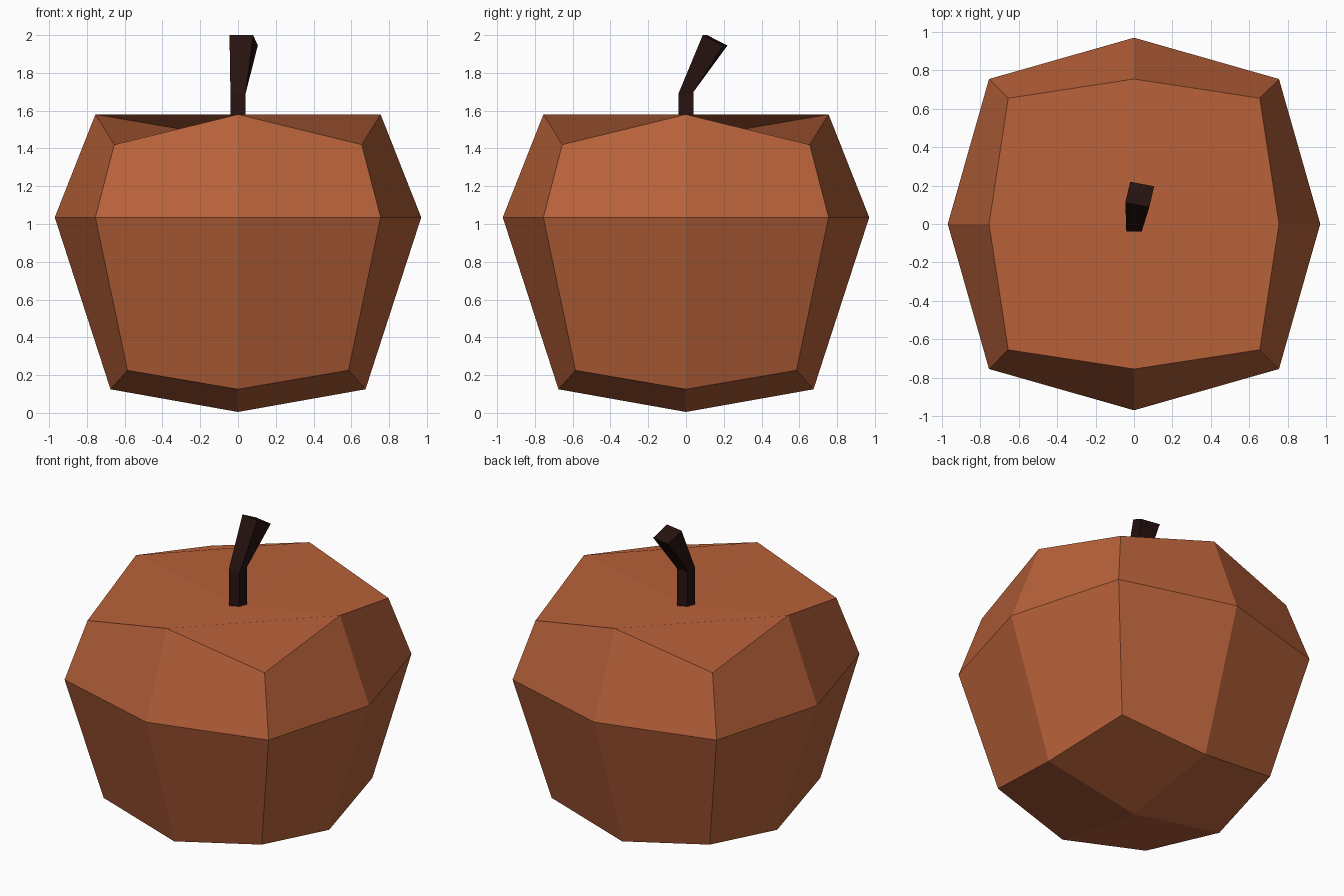
import bpy
import bmesh
from mathutils import Vector

default = bpy.data.objects.get("Cube")
if default:
    bpy.data.objects.remove(default, do_unlink=True)


def make_material(name, color):
    mat = bpy.data.materials.new(name)
    mat.use_nodes = True
    mat.diffuse_color = (*color, 1)
    bsdf = mat.node_tree.nodes["Principled BSDF"]
    bsdf.inputs["Base Color"].default_value = (*color, 1)
    bsdf.inputs["Roughness"].default_value = 0.9
    return mat


def finish(name, bm, mat):
    bmesh.ops.remove_doubles(bm, verts=bm.verts, dist=0.001)
    bmesh.ops.recalc_face_normals(bm, faces=bm.faces)
    mesh = bpy.data.meshes.new(name)
    bm.to_mesh(mesh)
    bm.free()
    mesh.materials.append(mat)
    obj = bpy.data.objects.new(name, mesh)
    bpy.context.collection.objects.link(obj)
    return obj


orange = make_material("burnt orange skin", (0.48, 0.122, 0.042))
brown = make_material("dark brown stem", (0.02, 0.006, 0.005))

# Body: a cube grid of 2x2 quads per side, rounded level by level.
# Each level: (radius and height of the corners, radius and height of the
# edge middles, height of the centre)
LEVELS = {
    -1: (0.585, 0.225, 0.675, 0.125, 0.005),
    0: (0.755, 1.035, 0.97, 1.035, 1.035),
    1: (0.655, 1.42, 0.755, 1.58, 1.45),
}


def body_point(cell):
    i, j, k = cell
    corner_r, corner_z, mid_r, mid_z, centre_z = LEVELS[k]
    if i and j:
        return (i * corner_r, j * corner_r, corner_z)
    if i or j:
        return (i * mid_r, j * mid_r, mid_z)
    return (0, 0, centre_z)


bm = bmesh.new()
for axis in range(3):
    for side in (-1, 1):
        for u in (-1, 1):
            for v in (-1, 1):
                quad = []
                for a, b in ((0, 0), (u, 0), (u, v), (0, v)):
                    cell = [a, b]
                    cell.insert(axis, side)
                    quad.append(bm.verts.new(body_point(cell)))
                # The dished top folds along alternating diagonals
                if axis == 2 and side == 1 and u * v < 0:
                    quad = quad[1:] + quad[:1]
                bm.faces.new(quad)
finish("pumpkin_body", bm, orange)

# Stem: a square post that bends back and widens to a tilted cap
SQUARE = ((-1, -1), (1, -1), (1, 1), (-1, 1))
half = 0.04
bm = bmesh.new()
rings = [
    [bm.verts.new((x * half, y * half, 1.43)) for x, y in SQUARE],
    [bm.verts.new((x * half, y * half, 1.695 + y * 0.005)) for x, y in SQUARE],
]
cap_centre = Vector((0.03, 0.154, 1.9725))
cap_across = Vector((0.0625, -0.0115, 0))
cap_back = Vector((0.0125, 0.054, -0.0275))
rings.append([bm.verts.new(cap_centre + x * cap_across + y * cap_back)
              for x, y in SQUARE])
for low, high in zip(rings, rings[1:]):
    for n in range(4):
        m = (n + 1) % 4
        bm.faces.new((low[n], low[m], high[m], high[n]))
bm.faces.new(rings[0][::-1])
bm.faces.new(rings[-1])
finish("stem", bm, brown)
